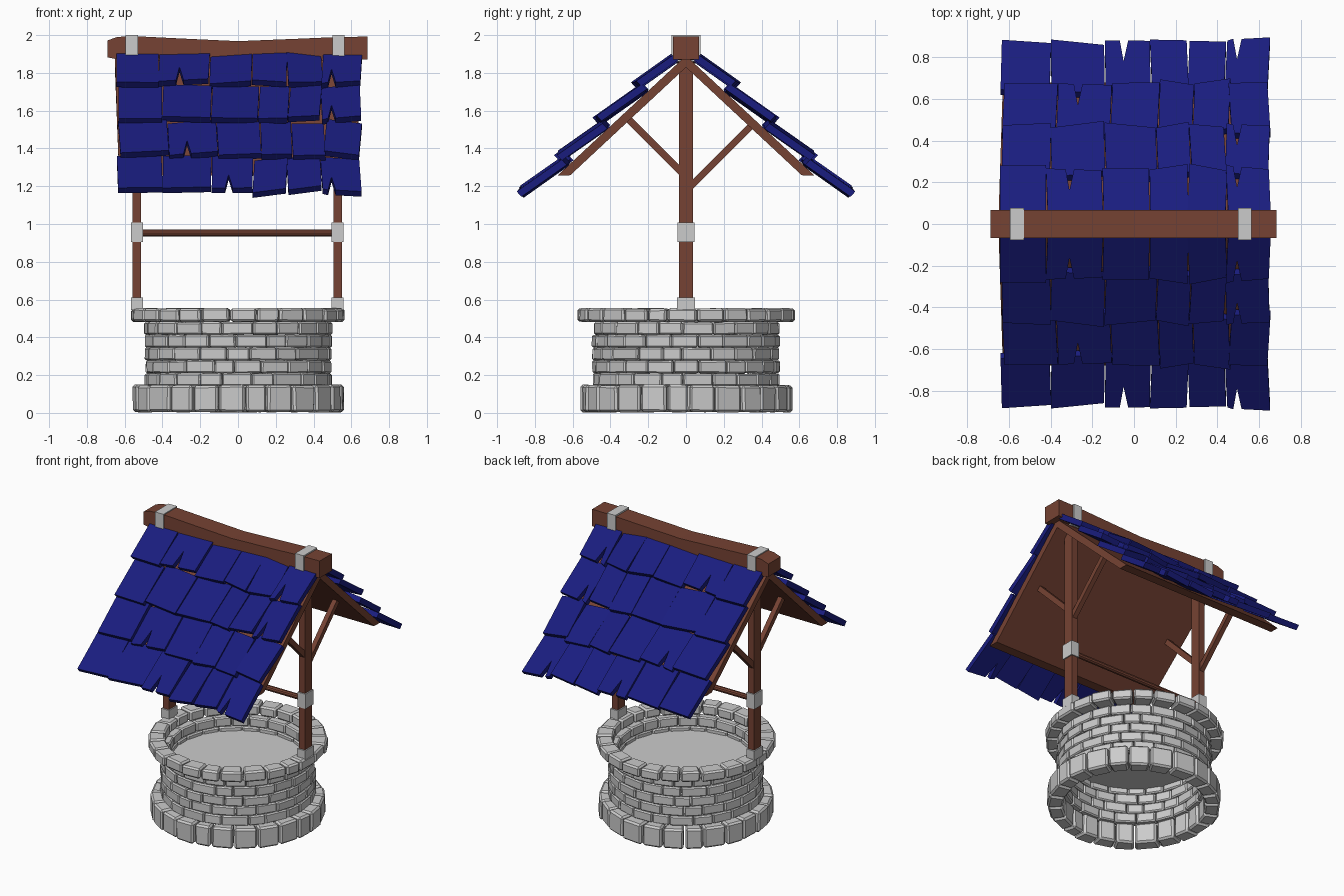
import bpy, bmesh, math, random
from mathutils import Vector, Matrix

if "Cube" in bpy.data.objects:
    bpy.data.objects.remove(bpy.data.objects["Cube"])

random.seed(4)
def j(a):
    return random.uniform(-a, a)

def material(name, rgb):
    m = bpy.data.materials.new(name)
    m.diffuse_color = (*rgb, 1)
    m.use_nodes = True
    m.node_tree.nodes["Principled BSDF"].inputs["Base Color"].default_value = m.diffuse_color
    return m

WOOD = material("wood", (0.18, 0.055, 0.033))
BLUE = material("blue_shingle", (0.01, 0.012, 0.21))

def finish(name, bm, mat=None, bevel=0):
    bmesh.ops.recalc_face_normals(bm, faces=bm.faces)
    me = bpy.data.meshes.new(name)
    bm.to_mesh(me)
    bm.free()
    ob = bpy.data.objects.new(name, me)
    bpy.context.collection.objects.link(ob)
    if mat:
        me.materials.append(mat)
    if bevel:
        mod = ob.modifiers.new("bevel", 'BEVEL')
        mod.width, mod.segments = bevel, 1
    return ob

def prism(bm, bottom, top):
    """Solid between two matching polygons."""
    a = [bm.verts.new(p) for p in bottom]
    b = [bm.verts.new(p) for p in top]
    n = len(a)
    bm.faces.new(a)
    bm.faces.new(b)
    for i in range(n):
        k = (i + 1) % n
        bm.faces.new((a[i], a[k], b[k], b[i]))

def box(name, center, size, mat=None, rot_x=0):
    bm = bmesh.new()
    bmesh.ops.create_cube(bm, size=1, matrix=Matrix.Translation(center)
                          @ Matrix.Rotation(rot_x, 4, 'X') @ Matrix.Diagonal((*size, 1)))
    return finish(name, bm, mat)

# Stone rings: irregular wedge blocks
def stone_ring(name, count, r0, r1, z0, z1, phase, rough, gap, bevel):
    bm = bmesh.new()
    step = 2 * math.pi / count
    cuts = [phase + i * step + j(step * 0.14) for i in range(count)]
    cuts.append(cuts[0] + 2 * math.pi)
    for a, b in zip(cuts, cuts[1:]):
        a, b = a + gap, b - gap
        ro, ri = r1 + j(rough), r0 + j(rough * 0.5)
        top = z1 + j(rough * 0.4)
        def loop(z):
            pts = []
            for r, t in ((ri, a), (ro, a), (ro, b), (ri, b)):
                r, t = r + j(rough * 0.4), t + j(gap * 0.5)
                pts.append((r * math.cos(t), r * math.sin(t), z + j(rough * 0.2)))
            return pts
        prism(bm, loop(z0), loop(top))
    return finish(name, bm, None, bevel)

stone_ring("base_stones", 24, 0.455, 0.557, 0.004, 0.147, 0.05, 0.008, 0.008, 0.012)
h = 0.068
for i in range(5):
    z = 0.142 + i * h
    stone_ring(f"wall_course_{i + 1}", 22, 0.435, 0.497, z, z + h - 0.001,
               i * 0.14, 0.005, 0.003, 0.008)
stone_ring("rim_stones", 25, 0.468, 0.572, 0.482, 0.553, 0.1, 0.007, 0.007, 0.011)

# Water surface
bm = bmesh.new()
bmesh.ops.create_circle(bm, cap_ends=True, segments=32, radius=0.45,
                        matrix=Matrix.Translation((0, 0, 0.385)))
finish("water", bm)

# Posts with iron bands and diagonal braces
for side, x in (("left", -0.535), ("right", 0.527)):
    box(f"{side}_post", (x, 0, 1.21), (0.045, 0.076, 1.34), WOOD)
    box(f"{side}_post_foot_band", (x, 0, 0.578), (0.062, 0.096, 0.066))
    box(f"{side}_post_middle_band", (x, 0, 0.957), (0.062, 0.09, 0.104))
    for part, p, q in (("front", (0, 1.25), (-0.325, 1.575)),
                       ("back", (0, 1.175), (0.37, 1.545))):
        p, q = Vector((x, *p)), Vector((x, *q))
        d = q - p
        box(f"{side}_{part}_brace", (p + q) / 2, (0.034, d.length, 0.036), WOOD,
            math.atan2(d.z, d.y))
box("left_ridge_band", (-0.562, 0, 1.93), (0.066, 0.152, 0.14))
box("right_ridge_band", (0.532, 0, 1.93), (0.066, 0.152, 0.14))

# Crossbar
bm = bmesh.new()
bmesh.ops.create_cone(bm, cap_ends=True, segments=10, radius1=0.019, radius2=0.019, depth=1.06,
                      matrix=Matrix.Translation((0, 0, 0.952)) @ Matrix.Rotation(math.pi / 2, 4, 'Y'))
finish("crossbar", bm, WOOD)

# Sagging ridge beam: x, bottom, top
bm = bmesh.new()
profile = [(-0.69, 1.882, 1.972), (-0.64, 1.872, 1.99), (-0.56, 1.868, 1.995), (-0.3, 1.86, 1.982),
           (0, 1.85, 1.968), (0.3, 1.86, 1.98), (0.53, 1.868, 1.99), (0.685, 1.872, 1.992)]
rings = [[bm.verts.new((x, y, z)) for y, z in ((-0.068, b), (0.068, b), (0.068, t), (-0.068, t))]
         for x, b, t in profile]
for r, s in zip(rings, rings[1:]):
    for i in range(4):
        k = (i + 1) % 4
        bm.faces.new((r[i], r[k], s[k], s[i]))
bm.faces.new(rings[0])
bm.faces.new(rings[-1])
finish("ridge_beam", bm, WOOD)

# Roof: s runs down the slope, n is the height off it
C, S = math.cos(math.radians(43)), math.sin(math.radians(43))
def roof(side, x, s, n):
    return (x, side * (C * s + S * n), -S * s + C * n)

BOUNDS = [(-0.645, -0.42, -0.15, 0.075, 0.26, 0.445, 0.655),
          (-0.635, -0.40, -0.14, 0.11, 0.27, 0.44, 0.65),
          (-0.63, -0.37, -0.11, 0.12, 0.285, 0.46, 0.65),
          (-0.64, -0.40, -0.14, 0.08, 0.26, 0.44, 0.65)]
NOTCH = {(0, 1): -0.31, (0, 5): 0.495, (1, 5): 0.495, (2, 1): -0.27, (3, 2): -0.05, (3, 5): 0.495}

def shingles(bm, side):
    for row, xs in enumerate(BOUNDS):
        low = -0.165 - 0.274 * (3 - row)
        for col in range(6):
            x0, x1 = xs[col] + 0.002, xs[col + 1] - 0.002
            shift = j(0.012) - (0.025 if (row, col) == (0, 1) else 0)
            skew, lift, roll = j(0.014), j(0.005), j(0.01)
            lean = j(0.008)
            s0, s1 = low - 0.29 + shift, low + shift
            out = [(x0 + lean, s0 - skew), (x1 + lean, s0 + skew), (x1 - lean, s1 + skew)]
            nx = NOTCH.get((row, col))
            if nx is not None:
                out += [(nx + 0.022, s1), (nx, s1 - 0.12), (nx - 0.018, s1)]
            out.append((x0 - lean, s1 - skew))
            def layer(t):
                return [roof(side, x, s, 1.43 + t + lift - 0.04 * (s1 - s) / 0.29
                             + roll * (2 * (x - x0) / (x1 - x0) - 1)) for x, s in out]
            prism(bm, layer(0), layer(0.038))

for name, side in (("front", -1), ("back", 1)):
    random.seed(11)  # both slopes mirror each other
    bm = bmesh.new()
    shingles(bm, side)
    finish(f"{name}_shingles", bm, BLUE)
    # Wooden deck under the shingles, eave cut level
    bm = bmesh.new()
    def deck(n, top, eave):
        return [roof(side, -0.652, top, n), roof(side, 0.642, top, n),
                roof(side, 0.632, eave, n), roof(side, -0.63, eave, n)]
    prism(bm, deck(1.338, -1.25, -0.41), deck(1.383, -1.29, -0.36))
    finish(f"{name}_roof_deck", bm, WOOD)
